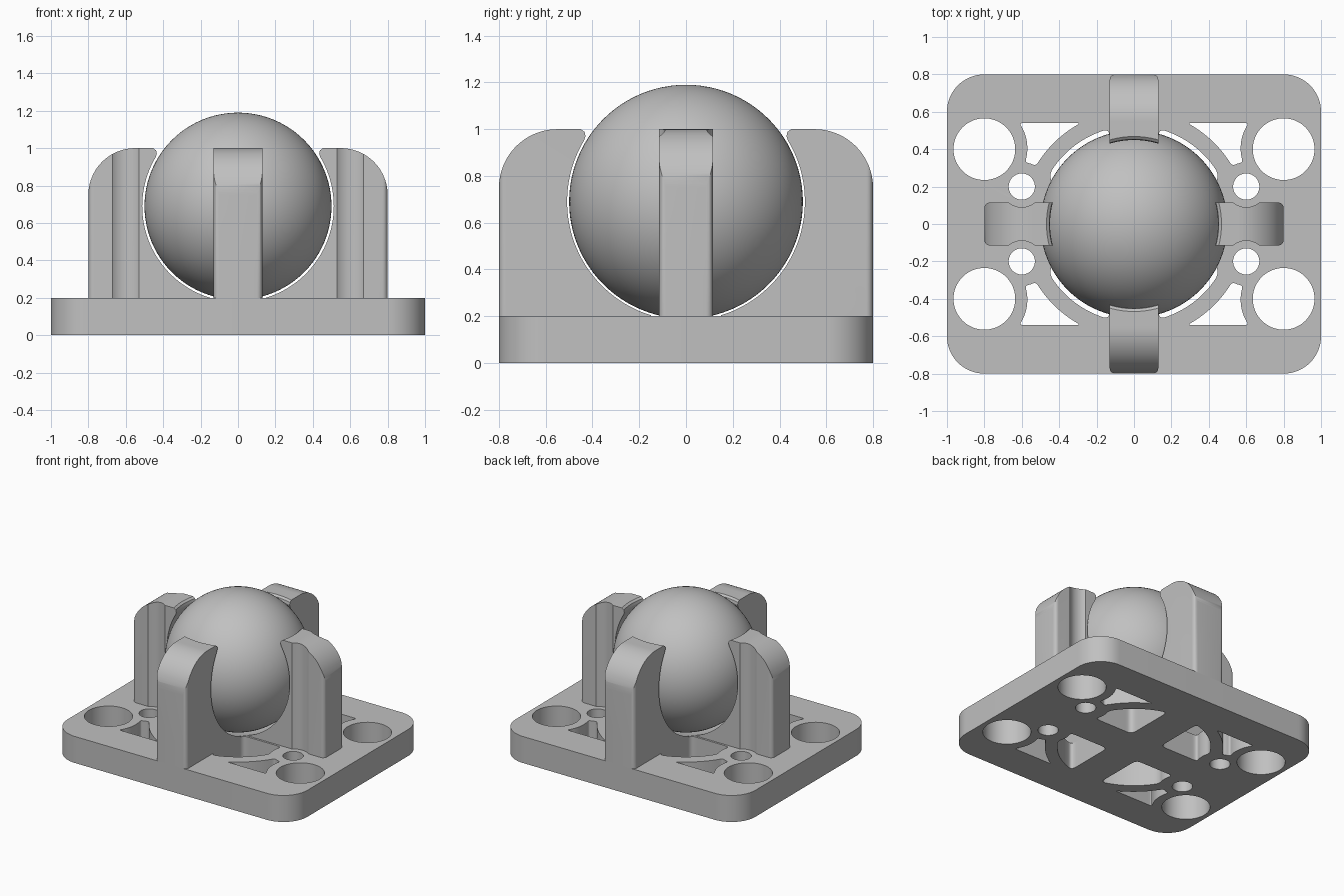
import bpy, bmesh, math
from mathutils import Vector, Matrix

cube = bpy.data.objects.get("Cube")
if cube:
    bpy.data.objects.remove(cube, do_unlink=True)

grey = bpy.data.materials.new("light_grey")
grey.use_nodes = True
colour = (0.53, 0.53, 0.53, 1)
grey.diffuse_color = colour
grey.node_tree.nodes["Principled BSDF"].inputs["Base Color"].default_value = colour

BALL_Z, BALL_R, CAVITY_R = 0.69, 0.5, 0.525
PLATE_TOP, POST_TOP = 0.2, 1.0


# ---- outline helpers ----
def line(p, q, n=16):
    p, q = Vector(p), Vector(q)
    return [p.lerp(q, i / n) for i in range(n + 1)]


def arc(c, p, q, n=24):
    """Shorter arc around c from p to q."""
    c, a, b = Vector(c), Vector(p) - Vector(c), Vector(q) - Vector(c)
    start = math.atan2(a.y, a.x)
    turn = math.atan2(a.x * b.y - a.y * b.x, a.dot(b))
    pts = []
    for i in range(n + 1):
        t = i / n
        r = a.length + (b.length - a.length) * t
        ang = start + turn * t
        pts.append(c + Vector((math.cos(ang), math.sin(ang))) * r)
    return pts


def circle(c, r, n=64):
    return [Vector(c) + Vector((math.cos(k), math.sin(k))) * r
            for k in (math.tau * i / n for i in range(n))]


def rounded(paths, d):
    """Join paths into a closed outline, softening each corner by d."""
    kept = [[p for p in path if min((p - path[0]).length, (p - path[-1]).length) >= d]
            for path in paths]
    out = []
    for i, path in enumerate(paths):
        out += kept[i]
        p, c, q = kept[i][-1], path[-1], kept[(i + 1) % len(paths)][0]
        for k in range(1, 6):
            t = k / 6
            out.append(p * (1 - t) ** 2 + c * 2 * t * (1 - t) + q * t * t)
    return out


def mirrored(outline):
    return [[Vector((p.x * sx, p.y * sy)) for p in outline]
            for sx in (1, -1) for sy in (1, -1)]


# ---- mesh helpers ----
def to_object(name, bm):
    bmesh.ops.recalc_face_normals(bm, faces=bm.faces)
    mesh = bpy.data.meshes.new(name)
    bm.to_mesh(mesh)
    bm.free()
    obj = bpy.data.objects.new(name, mesh)
    bpy.context.collection.objects.link(obj)
    return obj


def prism(name, outlines, z0, z1):
    bm = bmesh.new()
    for outline in outlines:
        low = [bm.verts.new((p.x, p.y, z0)) for p in outline]
        high = [bm.verts.new((p.x, p.y, z1)) for p in outline]
        bm.faces.new(low)
        bm.faces.new(high)
        for i in range(len(low)):
            bm.faces.new((low[i - 1], low[i], high[i], high[i - 1]))
    return to_object(name, bm)


def lathe(name, profile):
    bm = bmesh.new()
    verts = [bm.verts.new((p.x, 0, p.y)) for p in profile]
    edges = [bm.edges.new(pair) for pair in zip(verts, verts[1:])]
    bmesh.ops.spin(bm, geom=verts + edges, cent=(0, 0, 0), axis=(0, 0, 1),
                   angle=math.tau, steps=96)
    bmesh.ops.remove_doubles(bm, verts=bm.verts, dist=1e-5)
    return to_object(name, bm)


def boolean(obj, cutter, operation):
    mod = obj.modifiers.new("cut", "BOOLEAN")
    mod.operation, mod.solver, mod.object = operation, "EXACT", cutter
    bpy.context.view_layer.objects.active = obj
    bpy.ops.object.modifier_apply(modifier=mod.name)


def finish(obj):
    obj.data.materials.clear()
    obj.data.materials.append(grey)
    bpy.ops.object.select_all(action="DESELECT")
    obj.select_set(True)
    bpy.context.view_layer.objects.active = obj
    bpy.ops.object.shade_smooth_by_angle(angle=math.radians(30))


# Cavity around the ball, flaring into a rounded lip at the post tips
centre = Vector((0, BALL_Z))
lip_start = Vector((0.455, 0.952))
cavity_profile = arc(centre, (0, BALL_Z - CAVITY_R), (CAVITY_R, BALL_Z), 32)
cavity_profile += arc(centre, (CAVITY_R, BALL_Z), lip_start, 16)[1:]
cavity_profile += [Vector(p) for p in
                   ((0.449, 0.97), (0.453, 0.988), (0.468, 1), (0.5, 1.02), (0, 1.02))]
cavity = lathe("cavity_cutter", cavity_profile)

# Base plate with rounded corners
plate_outline = []
for sx, sy in ((1, 1), (-1, 1), (-1, -1), (1, -1)):
    c = Vector((0.8 * sx, 0.6 * sy))
    ends = [c + Vector((0.2 * sx, 0)), c + Vector((0, 0.2 * sy))]
    plate_outline += arc(c, *(ends if sx * sy > 0 else ends[::-1]), 16)
plate = prism("base_plate", [plate_outline], 0, PLATE_TOP)

# Plate openings: bolt holes, pin holes, inner pockets and corner windows
bolt, pin = (0.8, 0.4), (0.6, 0.2)
pocket = rounded([
    line((0.13, 0.13), (0.456, 0.13)),
    arc(pin, (0.456, 0.13), (0.453, 0.266)),
    arc((0, 0), (0.453, 0.266), (0.13, 0.509)),
    line((0.13, 0.509), (0.13, 0.13))], 0.025)
window = rounded([
    line((0.614, 0.54), (0.285, 0.54)),
    arc((0, 0), (0.285, 0.54), (0.525, 0.309)),
    arc(pin, (0.525, 0.309), (0.583, 0.329)),
    arc(bolt, (0.583, 0.329), (0.614, 0.54))], 0.018)
openings = []
for outline in (circle(bolt, 0.165), circle(pin, 0.07), pocket, window):
    openings += mirrored(outline)
holes = prism("opening_cutter", openings, -0.1, 0.3)
boolean(plate, holes, "DIFFERENCE")
boolean(plate, cavity, "DIFFERENCE")
finish(plate)

# Side profile shared by the posts: rounded outer shoulder
shoulder = arc((0.55, 0.75), (0.8, 0.75), (0.55, POST_TOP), 24)
profile = [Vector((0.1, 0.1)), Vector((0.8, 0.1))] + shoulder + [Vector((0.1, POST_TOP))]
post_profile = prism("post_profile", [profile], -0.3, 0.3)
post_profile.data.transform(Matrix.Rotation(math.pi / 2, 4, "X"))


def post_plan(half, scallop):
    """Plan outline with rounded outer corners and optional side scallops."""
    corner = 0.03
    side = [Vector((0.15, -half))]
    if scallop:
        dx = math.sqrt(0.11 ** 2 - (0.2 - half) ** 2)
        side += arc((0.6, -0.2), (0.6 - dx, -half), (0.6 + dx, -half), 16)
    side += arc((0.8 - corner, corner - half), (0.8 - corner, -half),
                (0.8, corner - half), 8)
    return side + [Vector((p.x, -p.y)) for p in reversed(side)]


# Four posts holding the ball
posts = (("left_post", 0, 0.115, True), ("back_post", 1, 0.13, False),
         ("right_post", 2, 0.115, True), ("front_post", 3, 0.13, False))
for name, quarter, half, scallop in posts:
    post = prism(name, [post_plan(half, scallop)], PLATE_TOP, 1.1)
    boolean(post, post_profile, "INTERSECT")
    boolean(post, cavity, "DIFFERENCE")
    post.data.transform(Matrix.Rotation(quarter * math.pi / 2, 4, "Z"))
    finish(post)

# Ball
bm = bmesh.new()
bmesh.ops.create_uvsphere(bm, u_segments=96, v_segments=48, radius=BALL_R)
bmesh.ops.translate(bm, verts=bm.verts, vec=(0, 0, BALL_Z))
finish(to_object("ball", bm))

for helper in (cavity, holes, post_profile):
    bpy.data.objects.remove(helper, do_unlink=True)
